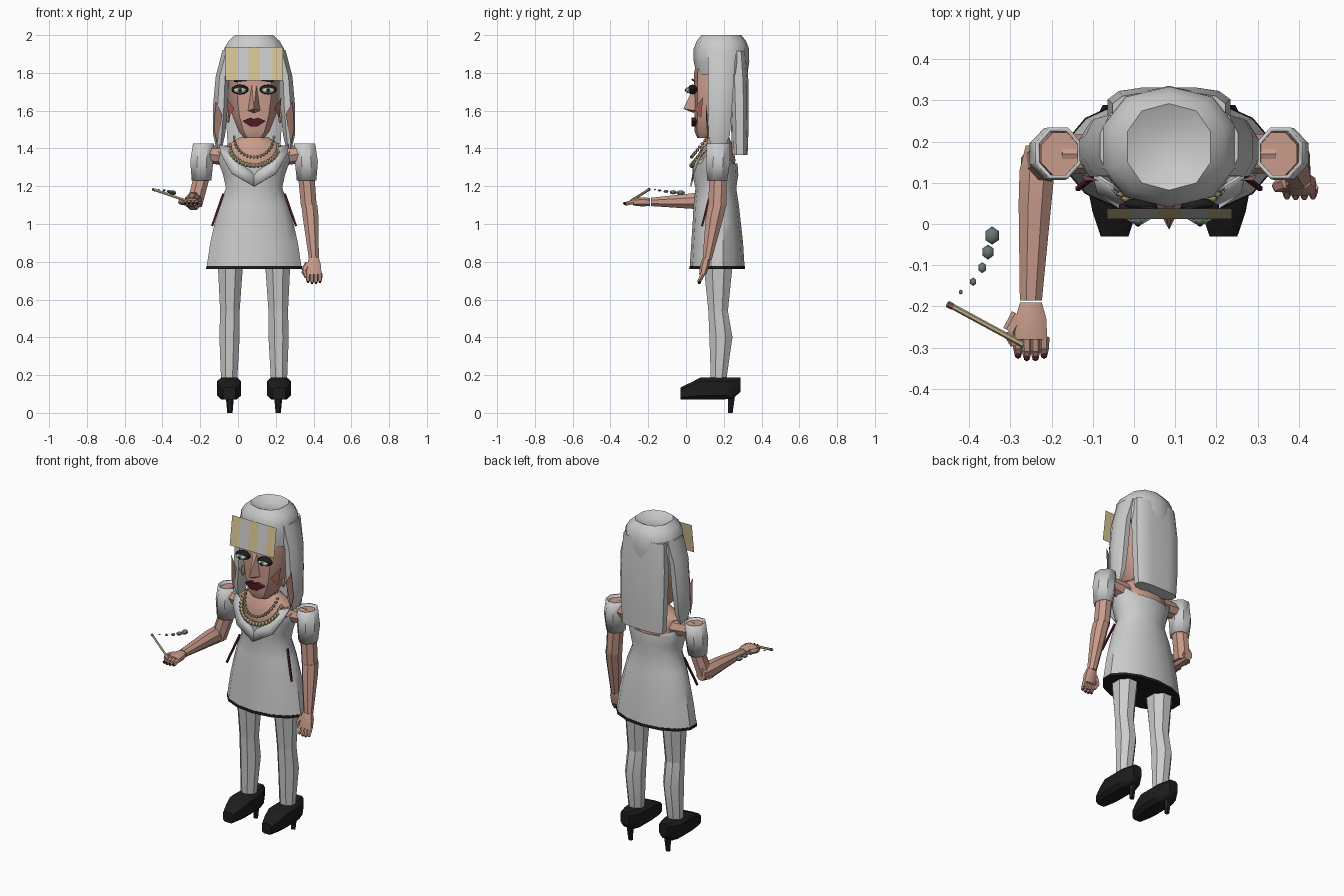
import bpy, bmesh
from math import sin, cos, pi, radians
from mathutils import Vector

CX = 0.085  # mirror plane of the body
MATS = {}
COL = dict(skin=(.58, .33, .26), black=(.012, .012, .012), tan=(.66, .55, .30), gold=(.50, .40, .20),
           blush=(.40, .13, .11), maroon=(.08, .01, .02), brown=(.33, .18, .14), smoke=(.14, .19, .18),
           green=(.10, .18, .10))


def mesh(name, verts, faces, col=None):
    bm = bmesh.new()
    vs = [bm.verts.new(v) for v in verts]
    for f in faces:
        bm.faces.new([vs[i] for i in f])
    bmesh.ops.recalc_face_normals(bm, faces=bm.faces)
    me = bpy.data.meshes.new(name)
    bm.to_mesh(me)
    bm.free()
    ob = bpy.data.objects.new(name, me)
    bpy.context.collection.objects.link(ob)
    if col:
        if col not in MATS:
            MATS[col] = bpy.data.materials.new(col)
            MATS[col].diffuse_color = (*COL[col], 1)
        me.materials.append(MATS[col])
    return ob


def loft(name, rings, n=10, col=None, axis='z', p=2.0, dz=None, caps=True):
    """Rings are (x, y, z, ra, rb); axis z: radii in x, y; axis y: radii in x, z."""
    vs = []
    for k, (x, y, z, ra, rb) in enumerate(rings):
        for i in range(n):
            a = 2 * pi * (i + .5) / n
            c, s = cos(a), sin(a)
            u = ra * abs(c) ** (2 / p) * (1 if c > 0 else -1)
            v = rb * abs(s) ** (2 / p) * (1 if s > 0 else -1)
            drop = dz(s) if dz and k == len(rings) - 1 else 0
            vs.append((x + u, y + v, z + drop) if axis == 'z' else (x + u, y, z + v))
    m = len(rings)
    fs = [(k * n + i, k * n + (i + 1) % n, (k + 1) * n + (i + 1) % n, (k + 1) * n + i)
          for k in range(m - 1) for i in range(n)]
    if caps:
        fs += [tuple(range(n)), tuple(range((m - 1) * n, m * n))]
    return mesh(name, vs, fs, col)


def rod(name, p0, p1, r0, r1, n=6, col=None):
    p0, p1 = Vector(p0), Vector(p1)
    q = (p1 - p0).to_track_quat('Z', 'Y')
    vs = [p + q @ Vector((r * cos(2 * pi * i / n), r * sin(2 * pi * i / n), 0))
          for p, r in ((p0, r0), (p1, r1)) for i in range(n)]
    fs = [(i, (i + 1) % n, n + (i + 1) % n, n + i) for i in range(n)]
    return mesh(name, vs, fs + [tuple(range(n)), tuple(range(n, 2 * n))], col)


def ball(name, c, r, col=None, n=8):
    x, y, z = c
    rx, ry, rz = r if isinstance(r, tuple) else (r, r, r)
    return loft(name, [(x, y, z - rz * cos(t * pi / 6), rx * max(.05, sin(t * pi / 6)),
                        ry * max(.05, sin(t * pi / 6))) for t in range(7)], n, col)


def prism(name, pts, y0, y1, col=None):
    n = len(pts)
    vs = [(x, y0, z) for x, z in pts] + [(x, y1, z) for x, z in pts]
    fs = [(i, (i + 1) % n, n + (i + 1) % n, n + i) for i in range(n)]
    return mesh(name, vs, fs + [tuple(range(n)), tuple(range(n, 2 * n))], col)


def hand(tag, wrist, d, curl):
    """Palm, thumb, four fingers and dark nails; fingers spread along x."""
    w, d, curl = Vector(wrist), Vector(d), Vector(curl)
    u = Vector((1, 0, 0))
    ax = 'z' if d.z else 'y'
    rings = [(*(w + d * t), a, b) for t, a, b in ((0, .028, .022), (.04, .04, .026), (.09, .042, .02))]
    loft(tag + '_palm', rings, 8, 'skin', ax, 2.6)
    for i in range(4):
        a = w + d * .085 + u * (-.031 + .021 * i)
        b = a + d * (.032 if i in (1, 2) else .026) + curl * .006
        c = b + d * .018 + curl * .008
        rod(tag + '_finger', a, b, .013, .012, 6, 'skin')
        rod(tag + '_finger_tip', b, c, .012, .008, 6, 'skin')
        ball(tag + '_nail', c - curl * .006, .008, 'maroon', 6)
    t = w + d * .03 - u * .03
    rod(tag + '_thumb', t, t + d * .04 - u * .022, .018, .017, 6, 'skin')
    rod(tag + '_thumb_tip', t + d * .04 - u * .022, t + d * .075 - u * .01, .017, .009, 6, 'skin')


# Legs, shoes, sleeves, hair locks and face details on both sides
for s, side in ((-1, 'left'), (1, 'right')):
    X = lambda d: CX + s * d
    loft(side + '_thigh', [(X(.125), .17, .80, .073, .085), (X(.128), .17, .54, .056, .056)], 8)
    loft(side + '_calf', [(X(.128), .17, .54, .056, .056), (X(.130), .185, .40, .058, .066),
                          (X(.132), .172, .17, .046, .044)], 8)
    loft(side + '_shoe', [(X(.132), -.03, .102, .035, .033), (X(.132), .03, .117, .056, .048),
                          (X(.132), .08, .13, .066, .061), (X(.132), .2, .13, .064, .061),
                          (X(.132), .25, .132, .05, .058), (X(.132), .288, .15, .03, .04)], 8, 'black', 'y', 4)
    rod(side + '_heel', (X(.128), .235, 0), (X(.128), .24, .09), .014, .022, 6, 'black')
    sl = loft(side + '_sleeve', [(X(.278), .165, 1.23, .056, .058), (X(.277), .17, 1.33, .066, .068),
                                 (X(.268), .172, 1.425, .060, .067)], 8, caps=False)
    sl.modifiers.new('thickness', 'SOLIDIFY').thickness = .01
    loft(side + '_upper_arm', [(X(.262), .17, 1.41, .052, .056), (X(.277), .17, 1.25, .047, .05),
                               (X(.29 if s > 0 else .318), .165 if s > 0 else .14, 1.09, .045, .052)], 8, 'skin')
    rod(side + '_shoulder', (X(.12), .17, 1.36), (X(.262), .17, 1.37), .055, .045, 8, 'skin')
    rod(side + '_side_ribbon', (X(.163), .13, 1.16), (X(.222), .085, .99), .007, .007, 4, 'maroon')
    loft(side + '_hair_lock', [(X(.185), .17, 1.40, .016, .035), (X(.185), .175, 1.47, .034, .062),
                               (X(.176), .18, 1.63, .044, .07), (X(.168), .185, 1.78, .038, .075),
                               (X(.13), .19, 1.92, .04, .08)], 8)
    mesh(side + '_hair_streak', [(X(.205), .105, 1.65), (X(.168), .105, 1.58), (X(.195), .115, 1.42),
                                 (X(.212), .12, 1.5)], [(0, 1, 2, 3)], 'brown')
    mesh(side + '_blush', [(X(.145), .09, 1.67), (X(.105), .042, 1.61), (X(.135), .08, 1.56)],
         [(0, 1, 2)], 'blush')
    ball(side + '_earring', (X(.137), .125, 1.565), (.012, .012, .03), 'gold', 6)
    # Eye layers from lid to iris
    ball(side + '_eyelid', (X(.075), .035, 1.712), (.05, .028, .026), 'black')
    ball(side + '_eye_white', (X(.075), .022, 1.708), (.036, .022, .017))
    ball(side + '_iris', (X(.075), .008, 1.709), (.015, .012, .015), 'green')
    ball(side + '_pupil', (X(.075), .000, 1.709), (.007, .007, .008), 'black', 6)
    rod(side + '_eyebrow', (X(.035), .035, 1.765), (X(.105), .045, 1.755), .006, .004, 4, 'black')

# Dress, hem and collar
loft('dress', [(CX, .165, .775, .257, .145), (CX, .165, .9, .238, .137), (CX, .163, 1.0, .215, .128),
               (CX, .16, 1.1, .188, .12), (CX, .158, 1.19, .153, .108), (CX, .155, 1.26, .168, .122),
               (CX, .155, 1.32, .19, .118), (CX, .16, 1.41, .205, .10)],
     14, dz=lambda s: -.10 * abs(s) ** 1.3, caps=False)
loft('dress_hem', [(CX, .165, .762, .260, .148), (CX, .165, .778, .259, .147)], 14, 'black')
for s in (-1, 1):
    P = [(CX + s * a, y, z) for a, y, z in ((.185, .12, 1.42), (.175, .075, 1.37), (.12, .036, 1.27),
                                            (0, .022, 1.20), (0, .035, 1.27), (.07, .042, 1.315),
                                            (.135, .09, 1.41))]
    c = mesh('collar', P, [(0, 1, 5, 6), (1, 2, 5), (2, 3, 4, 5)])
    c.modifiers.new('thickness', 'SOLIDIFY').thickness = .008

# Chest, neck and head
loft('chest', [(CX, .158, 1.24, .14, .10), (CX, .16, 1.34, .165, .105), (CX, .165, 1.41, .16, .088),
               (CX, .165, 1.46, .075, .065)], 12, 'skin')
loft('neck', [(CX, .165, 1.40, .068, .062), (CX, .165, 1.55, .062, .06)], 8, 'skin')
loft('head', [(CX, .115, 1.455, .055, .055), (CX, .125, 1.49, .085, .08), (CX, .15, 1.57, .118, .105),
              (CX, .16, 1.66, .136, .118), (CX, .165, 1.80, .136, .122), (CX, .17, 1.92, .11, .10)],
     10, 'skin', p=2.5)
mesh('nose', [(CX - .012, .045, 1.735), (CX + .012, .045, 1.735), (CX - .032, .048, 1.60),
              (CX + .032, .048, 1.60), (CX, -.014, 1.61), (CX, .04, 1.588)],
     [(0, 1, 4), (0, 4, 2), (1, 3, 4), (2, 4, 5), (4, 3, 5)], 'skin')
prism('lips', [(CX + x, 1.545 + z) for x, z in ((-.062, 0), (-.02, .018), (0, .01), (.02, .018), (.062, 0),
                                                (.02, -.028), (-.02, -.028))], .03, .07, 'maroon')

# Hair cap and long back hair
loft('hair_cap', [(CX, .19, 1.79, .172, .135), (CX, .188, 1.86, .172, .147), (CX, .187, 1.93, .165, .146),
                  (CX, .187, 1.97, .140, .130), (CX, .187, 2.0, .105, .105), (CX, .19, 1.975, .05, .05)], 10, p=2.3)
loft('back_hair', [(CX, .285, 1.365, .14, .042), (CX, .285, 1.5, .148, .047), (CX, .28, 1.75, .152, .052),
                   (CX, .27, 1.915, .14, .05)], 12, p=3.2)

# Striped headband panel
for i in range(5):
    x0, x1 = -.065 + .0605 * i, -.065 + .0605 * (i + 1)
    mesh('headband_stripe', [(x0, .012, 1.76), (x1, .012, 1.76), (x1, .037, 1.937), (x0, .037, 1.937)],
         [(0, 1, 2, 3)], 'tan' if i % 2 == 0 else None)

# Two bead strands
for w, low, n, r in ((.105, 1.355, 19, .009), (.130, 1.31, 21, .013)):
    for i in range(n):
        t = -1 + 2 * i / (n - 1)
        a = t * pi / 2
        ball('necklace_bead', (CX + w * sin(a), .115 - .085 * cos(a), low + .105 * (1 - cos(a))), r, 'gold', 6)

# Hanging forearm and hand
loft('right_forearm', [(.378, .165, 1.10, .046, .053), (.385, .15, 1.03, .045, .05),
                       (.402, .112, .81, .028, .026)], 8, 'skin')
hand('right', (.402, .108, .82), (0, -.22, -.97), (0, -1, 0))
# Raised forearm and hand
loft('left_forearm', [(-.233, .19, 1.12, .032, .04), (-.235, .13, 1.12, .046, .05),
                      (-.24, .05, 1.122, .043, .046), (-.25, -.185, 1.117, .029, .024)], 8, 'skin', 'y')
hand('left', (-.25, -.19, 1.117), (0, -1, 0), (0, 0, -1))

# Cigarette and smoke puffs
rod('cigarette', (-.27, -.292, 1.122), (-.44, -.20, 1.18), .007, .007, 6, 'tan')
rod('cigarette_ember', (-.44, -.20, 1.18), (-.452, -.194, 1.184), .008, .008, 6, 'blush')
for x, y, z, r in ((-.42, -.165, 1.182, .006), (-.39, -.14, 1.178, .010), (-.368, -.106, 1.173, .013),
                   (-.354, -.068, 1.168, .018), (-.344, -.028, 1.165, .022)):
    ball('smoke_puff', (x, y, z), (r * .85, r, r * .6), 'smoke', 6)

# Soft shading with sharp creases kept
for ob in bpy.data.objects:
    ob.select_set(True)
bpy.context.view_layer.objects.active = bpy.data.objects['dress']
bpy.ops.object.shade_smooth_by_angle(angle=radians(38))
